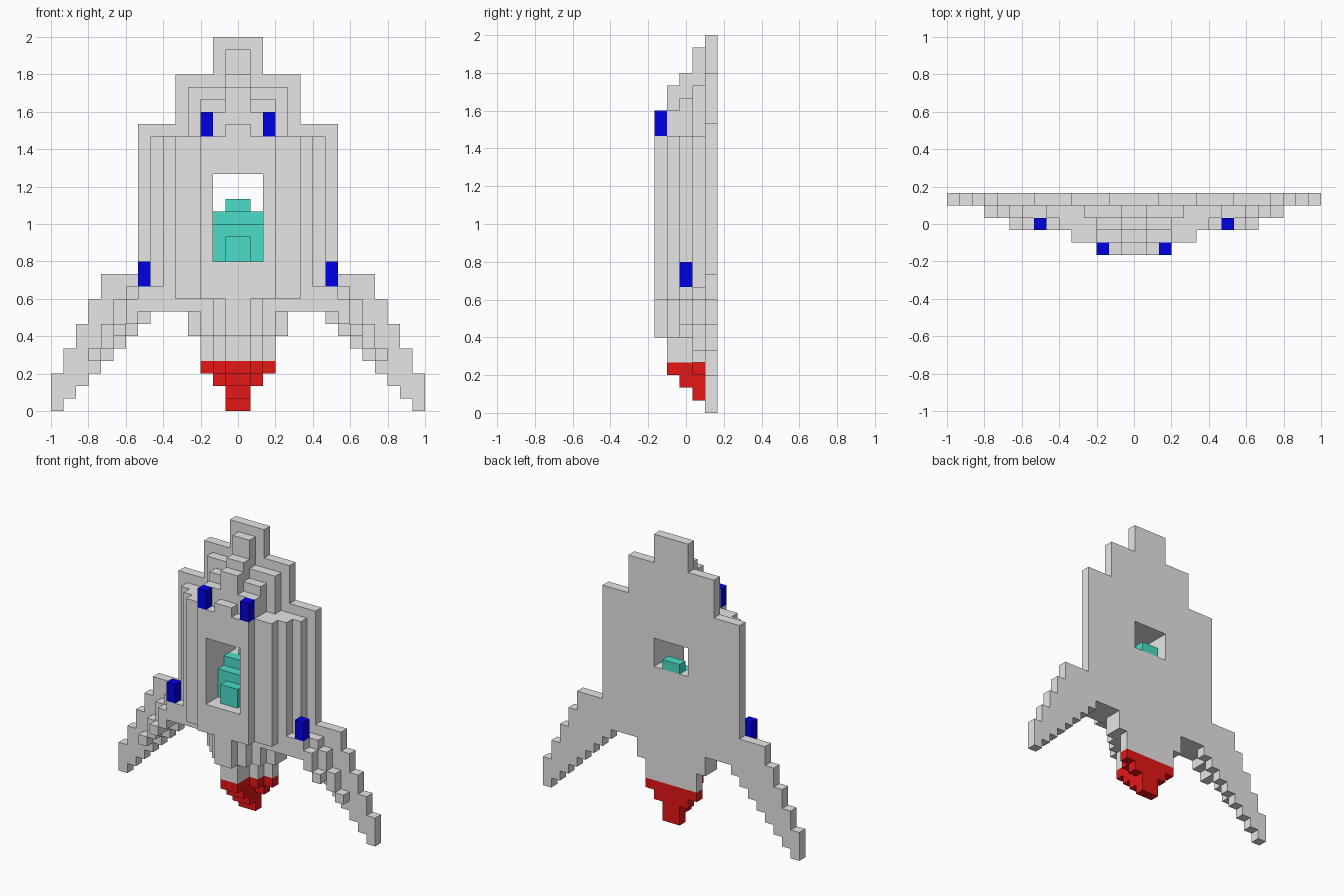
import bpy, bmesh

if "Cube" in bpy.data.objects:
    bpy.data.objects.remove(bpy.data.objects["Cube"])

U = 2 / 30          # block size: 30 blocks wide and tall, 5 layers deep


def material(name, rgb):
    m = bpy.data.materials.new(name)
    m.diffuse_color = (*rgb, 1)
    m.use_nodes = True
    m.node_tree.nodes["Principled BSDF"].inputs["Base Color"].default_value = m.diffuse_color
    return m


GREY = material("hull grey", (0.79, 0.79, 0.79))
RED = material("exhaust red", (0.79, 0.008, 0.008))
BLUE = material("light blue", (0.0, 0.0, 0.79))
TEAL = material("pilot teal", (0.07, 0.73, 0.58))

cells = {}          # (x, layer, z) -> part name


def box(part, layer, x0, x1, z0, z1):
    """Fill a block region and its mirror image; x is measured from the middle."""
    for x in range(x0, x1):
        for z in range(z0, z1):
            cells[x, layer, z] = part
            cells[-1 - x, layer, z] = part


# Hull: per layer (front to back), centred strips of half width, bottom, top
hull = [
    [(3, 9, 22), (1, 6, 23)],
    [(5, 9, 22), (3, 9, 24), (2, 6, 9), (1, 4, 26)],
    [(6, 8, 22), (3, 6, 25), (1, 4, 27)],
    [(7, 8, 22), (4, 6, 26), (2, 4, 6), (1, 4, 29)],
    [(8, 8, 23), (5, 8, 27), (4, 6, 8), (3, 4, 6), (2, 8, 30)],
]
for layer, strips in enumerate(hull):
    for w, z0, z1 in strips:
        box("hull", layer, 0, w, z0, z1)

# Window opening; the rear layer keeps a raised sill
for (x, y, z) in list(cells):
    if -2 <= x < 2 and (16 if y == 4 else 12) <= z < 19:
        del cells[x, y, z]

# Fins: column tops per layer from a starting column; the front layers end higher
fin_tops = {2: (6, 15, [10, 10, 9, 7]),
            3: (7, 15, [10, 10, 9, 7, 5]),
            4: (7, 14, [11, 11, 11, 11, 9, 7, 5, 3])}
for layer, (start, foot, tops) in fin_tops.items():
    for i, top in enumerate(tops):
        x = start + i
        box("fins", layer, x, x + 1, min(8, foot - x), top)

# Exhaust: stepped half cone that gets longer towards the back
exhaust = {1: [(1, 3, 4)],
           2: [(1, 2, 4)],
           3: [(2, 3, 4), (1, 1, 4)],
           4: [(3, 3, 4), (2, 2, 4), (1, 0, 4)]}
for layer, strips in exhaust.items():
    for w, z0, z1 in strips:
        box("exhaust", layer, 0, w, z0, z1)

# Pilot inside the window
for layer, w, z0, z1 in [(1, 1, 12, 14), (2, 2, 12, 15), (3, 2, 12, 16), (4, 1, 16, 17)]:
    box("pilot", layer, 0, w, z0, z1)

# Blue lamps on the nose and on the fins
box("nose_lamps", 0, 2, 3, 22, 24)
box("fin_lamps", 2, 7, 8, 10, 12)

# Face corners for each of the six directions
SIDES = {
    (1, 0, 0): [(1, 0, 0), (1, 1, 0), (1, 1, 1), (1, 0, 1)],
    (-1, 0, 0): [(0, 0, 0), (0, 0, 1), (0, 1, 1), (0, 1, 0)],
    (0, 1, 0): [(0, 1, 0), (0, 1, 1), (1, 1, 1), (1, 1, 0)],
    (0, -1, 0): [(0, 0, 0), (1, 0, 0), (1, 0, 1), (0, 0, 1)],
    (0, 0, 1): [(0, 0, 1), (1, 0, 1), (1, 1, 1), (0, 1, 1)],
    (0, 0, -1): [(0, 0, 0), (0, 1, 0), (1, 1, 0), (1, 0, 0)],
}


def build(part, mat):
    """Make an object from the outer faces of one part's blocks."""
    bm = bmesh.new()
    verts = {}
    for (x, y, z), p in cells.items():
        if p != part:
            continue
        for (dx, dy, dz), corners in SIDES.items():
            if (x + dx, y + dy, z + dz) in cells:
                continue
            face = []
            for a, b, c in corners:
                k = (x + a, y + b, z + c)
                if k not in verts:
                    verts[k] = bm.verts.new((k[0] * U, (k[1] - 2.5) * U, k[2] * U))
                face.append(verts[k])
            bm.faces.new(face)
    me = bpy.data.meshes.new(part)
    bm.to_mesh(me)
    bm.free()
    me.materials.append(mat)
    bpy.context.collection.objects.link(bpy.data.objects.new(part, me))


for part, mat in [("hull", GREY), ("fins", GREY), ("exhaust", RED),
                  ("pilot", TEAL), ("nose_lamps", BLUE), ("fin_lamps", BLUE)]:
    build(part, mat)
